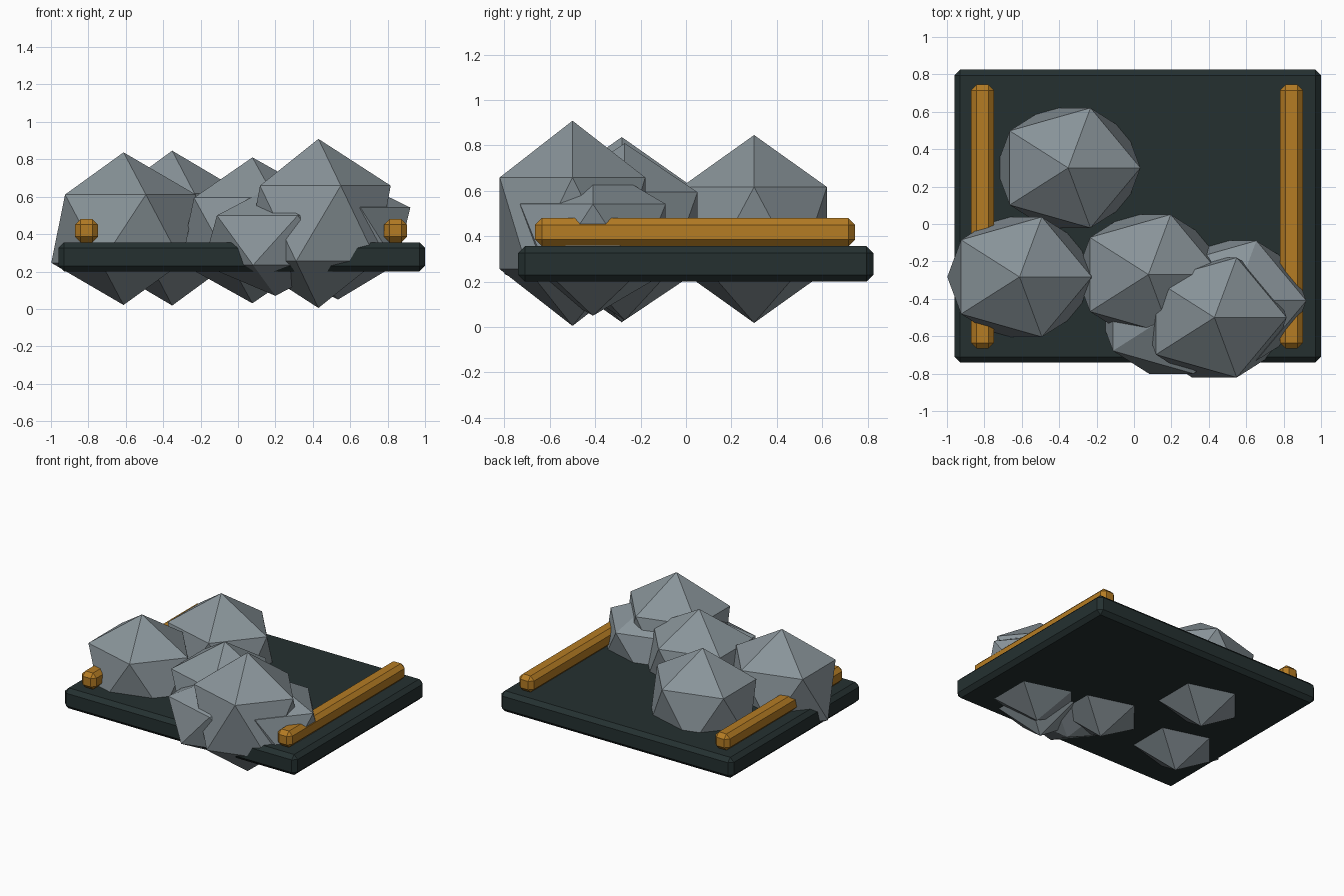
import bpy

cube = bpy.data.objects.get("Cube")
if cube:
    bpy.data.objects.remove(cube, do_unlink=True)


def material(name, color):
    mat = bpy.data.materials.new(name)
    mat.use_nodes = True
    mat.diffuse_color = (*color, 1)
    mat.node_tree.nodes["Principled BSDF"].inputs["Base Color"].default_value = (*color, 1)
    return mat


slate = material("dark slate", (0.018, 0.030, 0.030))
amber = material("amber", (0.46, 0.20, 0.017))
stone = material("grey stone", (0.25, 0.295, 0.32))


def chamfered_box(name, low, high, bevel, mat):
    """Box between two corners with a single flat chamfer on every edge."""
    center = [(a + b) / 2 for a, b in zip(low, high)]
    bpy.ops.mesh.primitive_cube_add(size=1, location=center)
    obj = bpy.context.object
    obj.name = name
    obj.scale = [b - a for a, b in zip(low, high)]
    bpy.ops.object.transform_apply(location=False, rotation=False, scale=True)
    mod = obj.modifiers.new("chamfer", 'BEVEL')
    mod.width = bevel
    mod.segments = 1
    obj.data.materials.append(mat)
    return obj


def rock(name, center, height_radius):
    """Faceted boulder: a stretched icosahedron with a point at the top."""
    bpy.ops.mesh.primitive_ico_sphere_add(subdivisions=1, radius=1, location=center)
    obj = bpy.context.object
    obj.name = name
    obj.scale = (0.432, 0.377, height_radius)
    bpy.ops.object.transform_apply(location=False, rotation=False, scale=True)
    obj.data.materials.append(stone)


# Base slab
chamfered_box("base_slab", (-0.96, -0.74, 0.20), (1.0, 0.825, 0.356), 0.03, slate)

# Side rails
for side, x in (("right", -0.81), ("left", 0.842)):
    chamfered_box(side + "_rail", (x - 0.062, -0.665, 0.356),
                  (x + 0.062, 0.745, 0.48), 0.03, amber)

# Boulders sunk through the slab
rock("back_rock", (-0.352, 0.30, 0.432), 0.414)
rock("right_rock", (-0.612, -0.283, 0.429), 0.408)
rock("middle_rock", (0.077, -0.27, 0.42), 0.39)
rock("front_rock", (0.43, -0.50, 0.457), 0.452)
rock("left_low_rock", (0.535, -0.41, 0.39), 0.34)
rock("front_low_rock", (0.20, -0.48, 0.367), 0.297)
